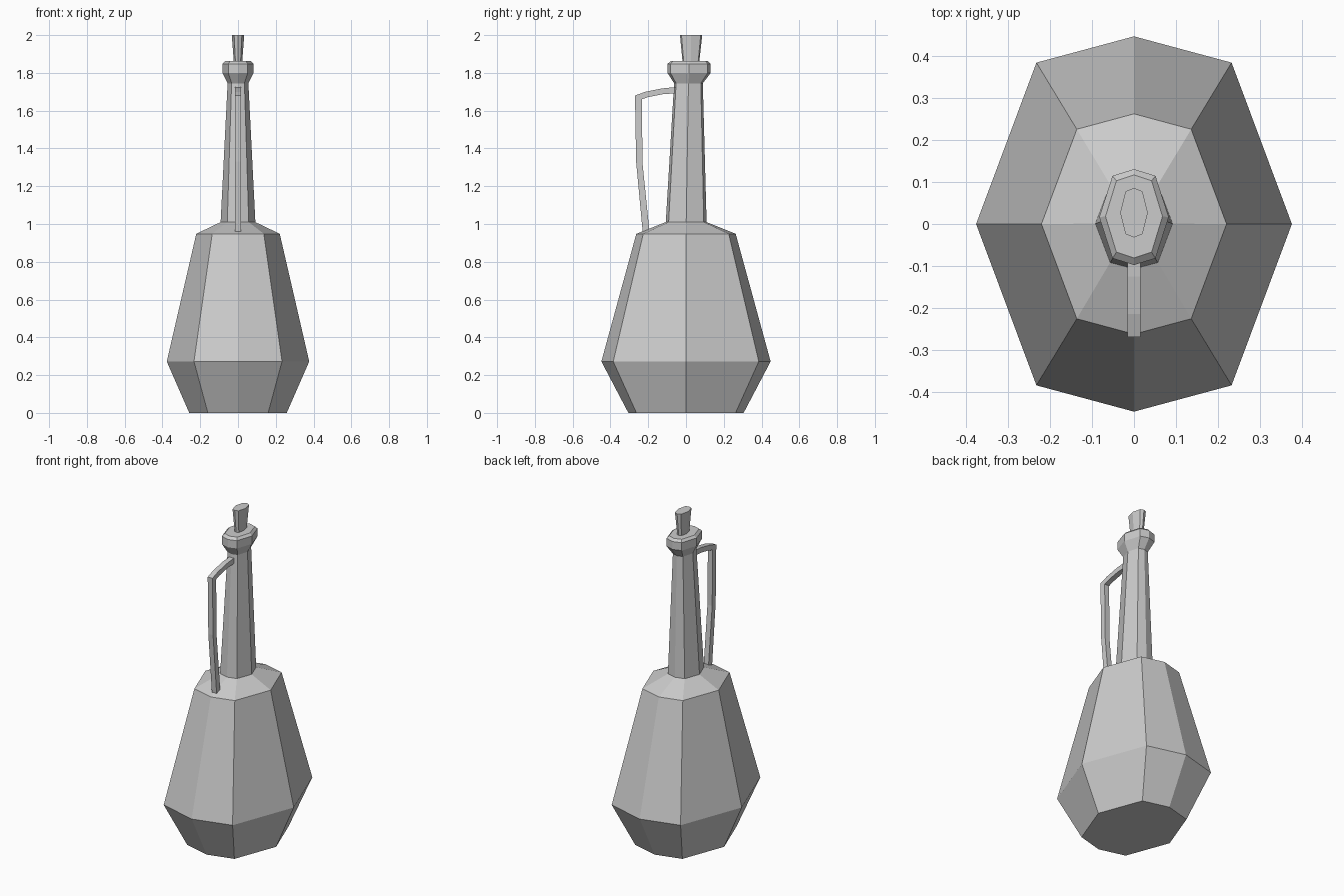
import bpy
import bmesh

if "Cube" in bpy.data.objects:
    bpy.data.objects.remove(bpy.data.objects["Cube"])


def add_object(name, bm):
    bmesh.ops.recalc_face_normals(bm, faces=bm.faces[:])
    mesh = bpy.data.meshes.new(name)
    bm.to_mesh(mesh)
    bm.free()
    obj = bpy.data.objects.new(name, mesh)
    bpy.context.collection.objects.link(obj)
    return obj


# Unit cross-section: pointed at front/back and at both sides
SECTION = [(1, 0), (0.618, 0.86), (0, 1), (-0.618, 0.86),
           (-1, 0), (-0.618, -0.86), (0, -1), (0.618, -0.86)]


def loft(name, rings):
    """Stack eight-sided rings given as (z, half width, back y, front y)."""
    bm = bmesh.new()
    loops = []
    for z, rx, y0, y1 in rings:
        cy, ry = (y0 + y1) / 2, (y1 - y0) / 2
        loops.append([bm.verts.new((x * rx, cy + y * ry, z)) for x, y in SECTION])
    for a, b in zip(loops, loops[1:]):
        for i in range(8):
            j = (i + 1) % 8
            bm.faces.new((a[i], a[j], b[j], b[i]))
    bm.faces.new(loops[0])
    bm.faces.new(loops[-1])
    return add_object(name, bm)


# Bottle: foot, belly, shoulder, leaning neck and flared lip
loft("bottle", [
    (0.00, 0.258, -0.305, 0.305),
    (0.272, 0.377, -0.448, 0.448),
    (0.948, 0.221, -0.263, 0.263),
    (1.01, 0.092, -0.107, 0.109),
    (1.745, 0.055, -0.063, 0.089),
    (1.80, 0.083, -0.098, 0.131),
    (1.848, 0.083, -0.098, 0.131),
    (1.862, 0.068, -0.081, 0.117),
])

# Stopper widening towards the top
loft("stopper", [
    (1.855, 0.022, -0.018, 0.070),
    (2.00, 0.033, -0.032, 0.086),
])

# Handle: flat side profile given as (outer, inner) points in y, z
PROFILE = [((-0.229, 0.955), (-0.194, 0.965)),
           ((-0.264, 1.33), (-0.230, 1.32)),
           ((-0.270, 1.68), (-0.234, 1.66)),
           ((-0.215, 1.70), (-0.200, 1.672)),
           ((-0.125, 1.718), (-0.125, 1.687)),
           ((-0.050, 1.725), (-0.050, 1.692))]
bm = bmesh.new()
loops = []
for outer, inner in PROFILE:
    corners = [(-0.016, *outer), (0.016, *outer), (0.016, *inner), (-0.016, *inner)]
    loops.append([bm.verts.new(c) for c in corners])
for a, b in zip(loops, loops[1:]):
    for i in range(4):
        j = (i + 1) % 4
        bm.faces.new((a[i], a[j], b[j], b[i]))
bm.faces.new(loops[0])
bm.faces.new(loops[-1])
add_object("handle", bm)
